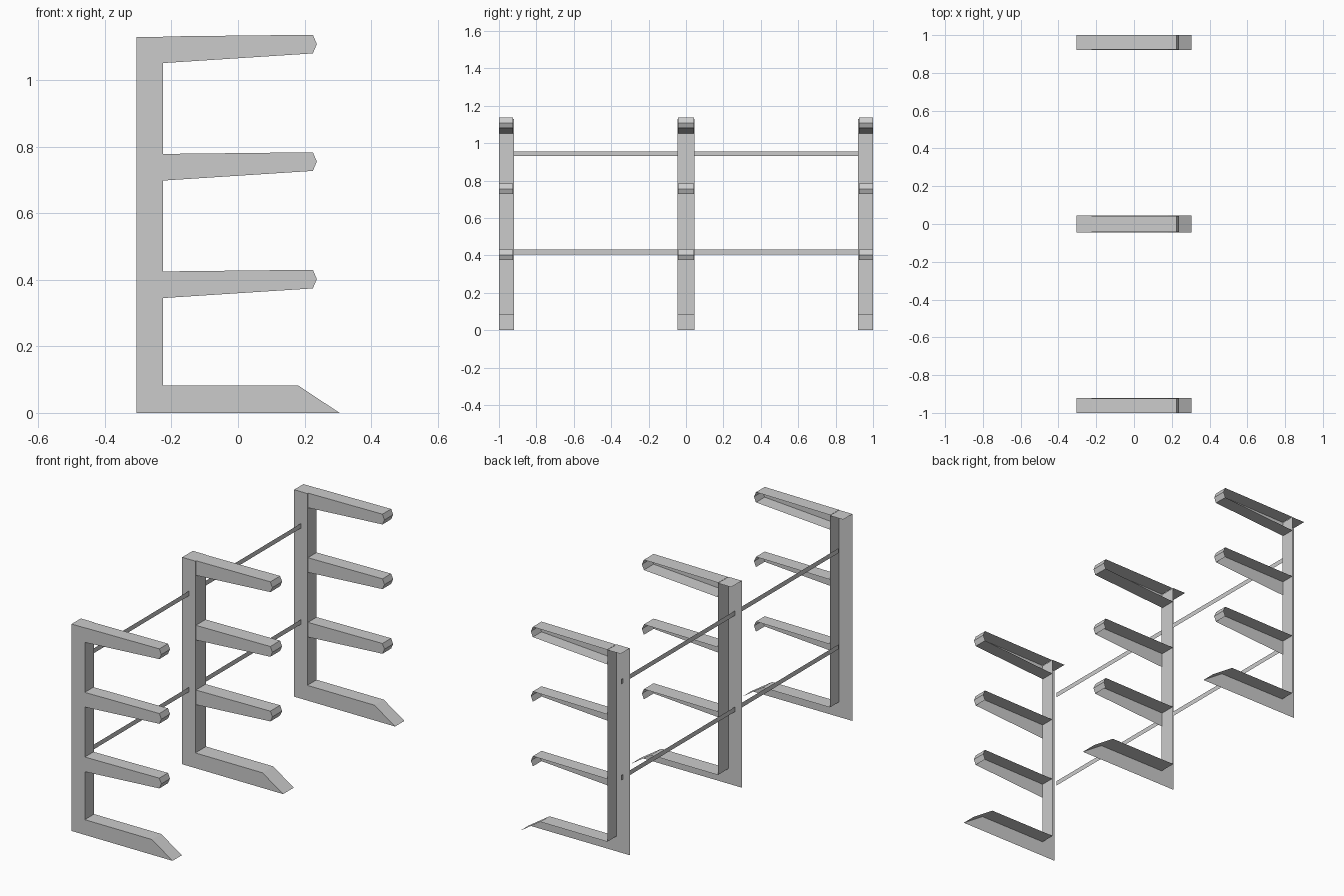
import bpy
import bmesh

cube = bpy.data.objects.get("Cube")
if cube:
    bpy.data.objects.remove(cube, do_unlink=True)

steel = bpy.data.materials.new("light_grey_steel")
steel.use_nodes = True
COLOUR = (0.6, 0.6, 0.6, 1)
steel.diffuse_color = COLOUR
steel.node_tree.nodes["Principled BSDF"].inputs["Base Color"].default_value = COLOUR


def finish(name, bm):
    mesh = bpy.data.meshes.new(name)
    bm.to_mesh(mesh)
    bm.free()
    mesh.materials.append(steel)
    obj = bpy.data.objects.new(name, mesh)
    bpy.context.collection.objects.link(obj)
    return obj


def open_section(name, profile, y0, y1, walls):
    """Pressed sheet: one side plate at y0 plus chosen edge walls reaching y1."""
    bm = bmesh.new()
    near = [bm.verts.new((x, y0, z)) for x, z in profile]
    far = [bm.verts.new((x, y1, z)) for x, z in profile]
    bm.faces.new(near)
    for i in walls:
        j = (i + 1) % len(profile)
        bm.faces.new((near[i], far[i], far[j], near[j]))
    loose = [v for v in bm.verts if not v.link_faces]
    bmesh.ops.delete(bm, geom=loose, context='VERTS')
    return finish(name, bm)


BACK, POST, TOE = -0.305, -0.225, 0.305
TOP = 1.13
frame_profile = [(BACK, 0), (TOE, 0), (0.18, 0.083), (POST, 0.083),
                 (POST, TOP), (BACK, TOP)]

# Position, frame depth range and arm depth range of each upright
frames = {
    "front": (-1.0, -0.92, -1.0, -0.925),
    "middle": (-0.046, 0.046, -0.042, 0.042),
    "rear": (0.92, 1.0, 0.925, 1.0),
}

for label, (y0, y1, arm0, arm1) in frames.items():
    # Post and foot, open at the back, underneath and on one side
    open_section(label + "_upright", frame_profile, y0, y1, (1, 2, 3, 4))
    # Tapered arms with pointed tips; only the highest has an underside
    for level, tag in enumerate(("lower", "centre", "upper")):
        z = 0.345 + level * 0.353
        arm = [(POST, z), (0.225, z + 0.029), (0.237, z + 0.057),
               (0.225, z + 0.085), (POST, z + 0.08)]
        walls = (0, 1, 2, 3) if tag == "upper" else (1, 2, 3)
        open_section(f"{label}_{tag}_arm", arm, arm0, arm1, walls)

# Flat tie strips joining the three uprights
for tag, z in (("lower", 0.405), ("upper", 0.93)):
    bm = bmesh.new()
    corners = ((-0.937, z), (0.937, z), (0.937, z + 0.026), (-0.937, z + 0.026))
    bm.faces.new([bm.verts.new((-0.265, y, h)) for y, h in corners])
    finish(tag + "_tie_strip", bm)
